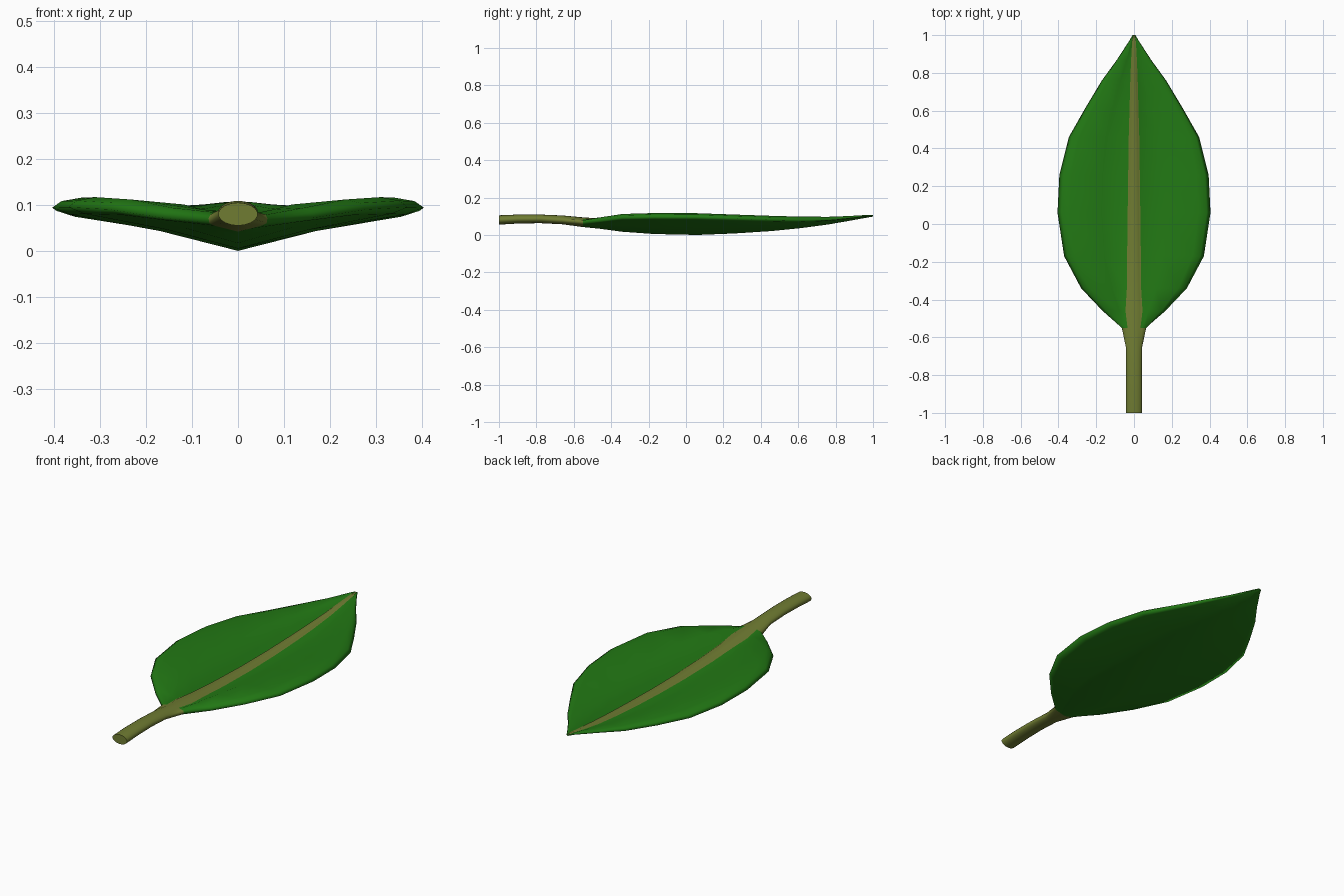
import bpy, bmesh, math

if "Cube" in bpy.data.objects:
    bpy.data.objects.remove(bpy.data.objects["Cube"])


def material(name, color):
    m = bpy.data.materials.new(name)
    m.diffuse_color = (*color, 1)
    m.use_nodes = True
    m.node_tree.nodes["Principled BSDF"].inputs["Base Color"].default_value = m.diffuse_color
    return m


def lerp(a, b, t):
    return a + (b - a) * t


# Stem stations: y, half width, bottom z, top z
STEM = [(-1, .043, .055, .105), (-.9, .043, .061, .109),
        (-.78, .042, .063, .109), (-.66, .042, .057, .104)]

# Blade stations: y, half width, keel z, rim z, rib z, rib half width, stem blend
BLADE = [(-.55, .07, .042, .085, .094, .028, .5),
         (-.46, .17, .033, .097, .088, .028, .1),
         (-.34, .28, .017, .112, .079, .027, 0),
         (-.17, .37, .005, .117, .069, .026, 0),
         (.06, .405, .000, .116, .063, .024, 0),
         (.26, .395, .008, .109, .064, .022, 0),
         (.46, .345, .021, .102, .070, .020, 0),
         (.61, .26, .036, .098, .077, .017, 0),
         (.76, .17, .056, .097, .087, .014, 0),
         (.87, .09, .075, .101, .097, .011, 0),
         (.97, .025, .093, .107, .106, .007, 0),
         (1.0, .008, .098, .106, .106, .004, 0)]
N = 10   # points on a half section


def stem_half(w, lo, hi):
    pts = []
    for i in range(N):
        a = math.pi * i / (N - 1)
        pts.append((w * math.sin(a), lerp(lo, hi, .5 - .5 * math.cos(a))))
    return pts


def blade_half(w, keel, rim, rib, r):
    th = min(.022, (rim - keel) * .45)      # rounded rim thickness
    edge = rim - th
    valley = rib - min(.012, th * .5)
    return [(0, keel), (.42 * w, lerp(keel, edge, .46)), (.9 * w, lerp(keel, edge, .84)),
            (w, edge), (.95 * w, edge + .65 * th), (.84 * w, rim),
            (.42 * w, lerp(valley, rim, .75)), (min(r * 1.4, .4 * w), valley),
            (min(r, .3 * w), rib - .003), (0, rib)]


# Sections from stem to tip, mirrored to full rings
sections = [(y, stem_half(w, lo, hi)) for y, w, lo, hi in STEM]
for y, w, keel, rim, rib, r, t in BLADE:
    leaf = blade_half(w, keel, rim, rib, r)
    rnd = stem_half(w * .9, keel, rib)
    sections.append((y, [(lerp(a[0], b[0], t), lerp(a[1], b[1], t)) for a, b in zip(leaf, rnd)]))

bm = bmesh.new()
rings = []
for y, half in sections:
    full = half + [(-x, z) for x, z in half[-2:0:-1]]
    rings.append([bm.verts.new((x, y, z)) for x, z in full])

# Skin between rings; stem and midrib strip get the second material
count = len(rings[0])
for i in range(len(rings) - 1):
    for j in range(count):
        k = (j + 1) % count
        f = bm.faces.new((rings[i][j], rings[i][k], rings[i + 1][k], rings[i + 1][j]))
        f.smooth = True
        f.material_index = 1 if i < len(STEM) or N - 3 <= j <= N else 0
for ring, mi in ((rings[0], 1), (rings[-1], 0)):
    bm.faces.new(ring).material_index = mi
bmesh.ops.recalc_face_normals(bm, faces=bm.faces)
# Crisp cut end of the stem
for e in bm.edges:
    if e.verts[0] in rings[0] and e.verts[1] in rings[0]:
        e.smooth = False

mesh = bpy.data.meshes.new("leaf")
bm.to_mesh(mesh)
bm.free()
mesh.materials.append(material("leaf_green", (.016, .19, .007)))
mesh.materials.append(material("stem_olive", (.16, .20, .032)))
bpy.context.collection.objects.link(bpy.data.objects.new("leaf", mesh))
